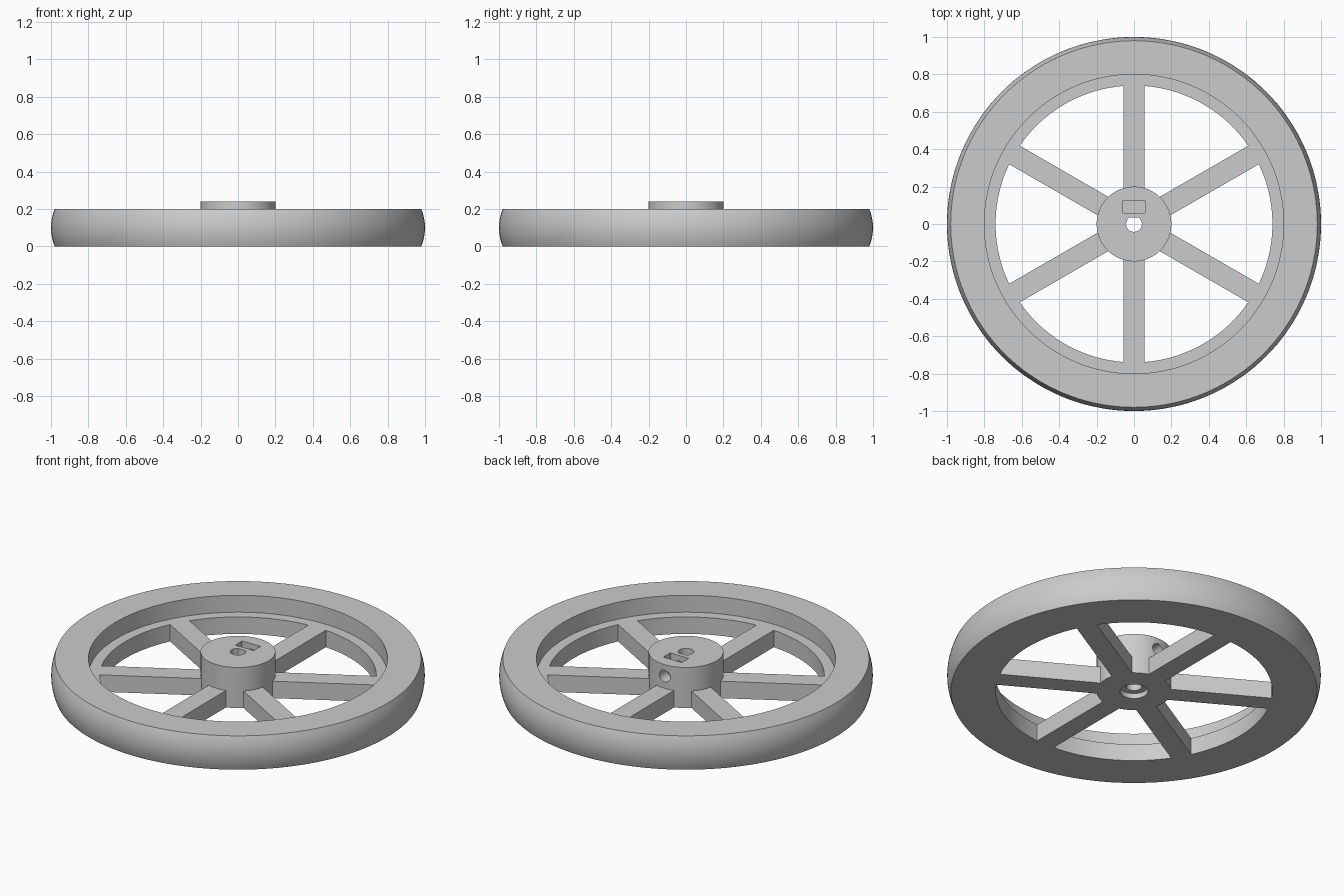
import bpy, bmesh, math
from mathutils import Matrix, Vector

cube = bpy.data.objects.get("Cube")
if cube:
    bpy.data.objects.remove(cube, do_unlink=True)

grey = bpy.data.materials.new("plain_grey")
grey.use_nodes = True
GREY = (0.6, 0.6, 0.6, 1)
grey.diffuse_color = GREY
grey.node_tree.nodes["Principled BSDF"].inputs["Base Color"].default_value = GREY


def finish(name, bm):
    bmesh.ops.recalc_face_normals(bm, faces=bm.faces)
    mesh = bpy.data.meshes.new(name)
    bm.to_mesh(mesh)
    bm.free()
    mesh.materials.append(grey)
    obj = bpy.data.objects.new(name, mesh)
    bpy.context.collection.objects.link(obj)
    return obj


def lathe(name, profile, steps=144):
    """Spin a closed (radius, height) profile around the z axis."""
    bm = bmesh.new()
    rings = []
    for i in range(steps):
        a = math.tau * i / steps
        rings.append([bm.verts.new((r * math.cos(a), r * math.sin(a), z)) for r, z in profile])
    for i in range(steps):
        a, b = rings[i], rings[(i + 1) % steps]
        for j in range(len(profile)):
            k = (j + 1) % len(profile)
            bm.faces.new((a[j], b[j], b[k], a[k]))
    return finish(name, bm)


def cylinder(name, radius, low, high, sides=48, turn=None):
    bm = bmesh.new()
    bmesh.ops.create_cone(bm, cap_ends=True, segments=sides, radius1=radius,
                          radius2=radius, depth=high - low)
    bmesh.ops.translate(bm, verts=bm.verts, vec=(0, 0, (low + high) / 2))
    if turn:
        bmesh.ops.transform(bm, matrix=turn, verts=bm.verts)
    return finish(name, bm)


def box(name, low, high, angle=0):
    low, high = Vector(low), Vector(high)
    bm = bmesh.new()
    bmesh.ops.create_cube(bm, size=1)
    place = (Matrix.Rotation(angle, 4, 'Z') @ Matrix.Translation((low + high) / 2)
             @ Matrix.Diagonal((high - low).to_4d()))
    place[3][3] = 1
    bmesh.ops.transform(bm, matrix=place, verts=bm.verts)
    return finish(name, bm)


def combine(target, tool, operation):
    """Boolean the tool into the target, bake it and drop the tool."""
    mod = target.modifiers.new(tool.name, 'BOOLEAN')
    mod.operation, mod.solver, mod.object = operation, 'EXACT', tool
    tool.hide_render = True
    graph = bpy.context.evaluated_depsgraph_get()
    baked = bpy.data.meshes.new_from_object(target.evaluated_get(graph))
    target.modifiers.clear()
    target.data = baked
    bpy.data.objects.remove(tool, do_unlink=True)


# Rim: crowned tread outside, stepped ledge inside
tread = [(0.98 + 0.02 * (1 - t * t), 0.1 + 0.1 * t) for t in (i / 5 for i in range(-5, 6))]
wheel = lathe("spoked_wheel", tread + [(0.8, 0.2), (0.8, 0.1), (0.74, 0.1), (0.74, 0)])

# Hub and six spokes, flush with the ledge and the underside
hub = cylinder("hub", 0.2, 0, 0.24, 96)
for i in range(6):
    combine(hub, box("spoke", (0.1, -0.057, 0), (0.77, 0.057, 0.1),
                     math.radians(30 + 60 * i)), 'UNION')
combine(wheel, hub, 'UNION')

# Flatted shaft bore and the recess beneath it
bore = cylinder("bore", 0.042, -0.1, 0.4)
combine(bore, box("flat", (-0.1, 0.034, -0.2), (0.1, 0.1, 0.5)), 'DIFFERENCE')
combine(wheel, bore, 'DIFFERENCE')
combine(wheel, cylinder("recess", 0.075, -0.1, 0.03), 'DIFFERENCE')

# Nut slot and the set-screw hole that crosses it
combine(wheel, box("nut_slot", (-0.06, 0.06, 0.11), (0.06, 0.125, 0.4)), 'DIFFERENCE')
to_back = Matrix.Translation((0, 0, 0.172)) @ Matrix.Rotation(-math.pi / 2, 4, 'X')
combine(wheel, cylinder("screw_hole", 0.035, 0.01, 0.3, 32, to_back), 'DIFFERENCE')

# Smooth curved walls, sharp edges
bpy.ops.object.select_all(action='DESELECT')
wheel.select_set(True)
bpy.context.view_layer.objects.active = wheel
bpy.ops.object.shade_smooth_by_angle(angle=math.radians(30))
